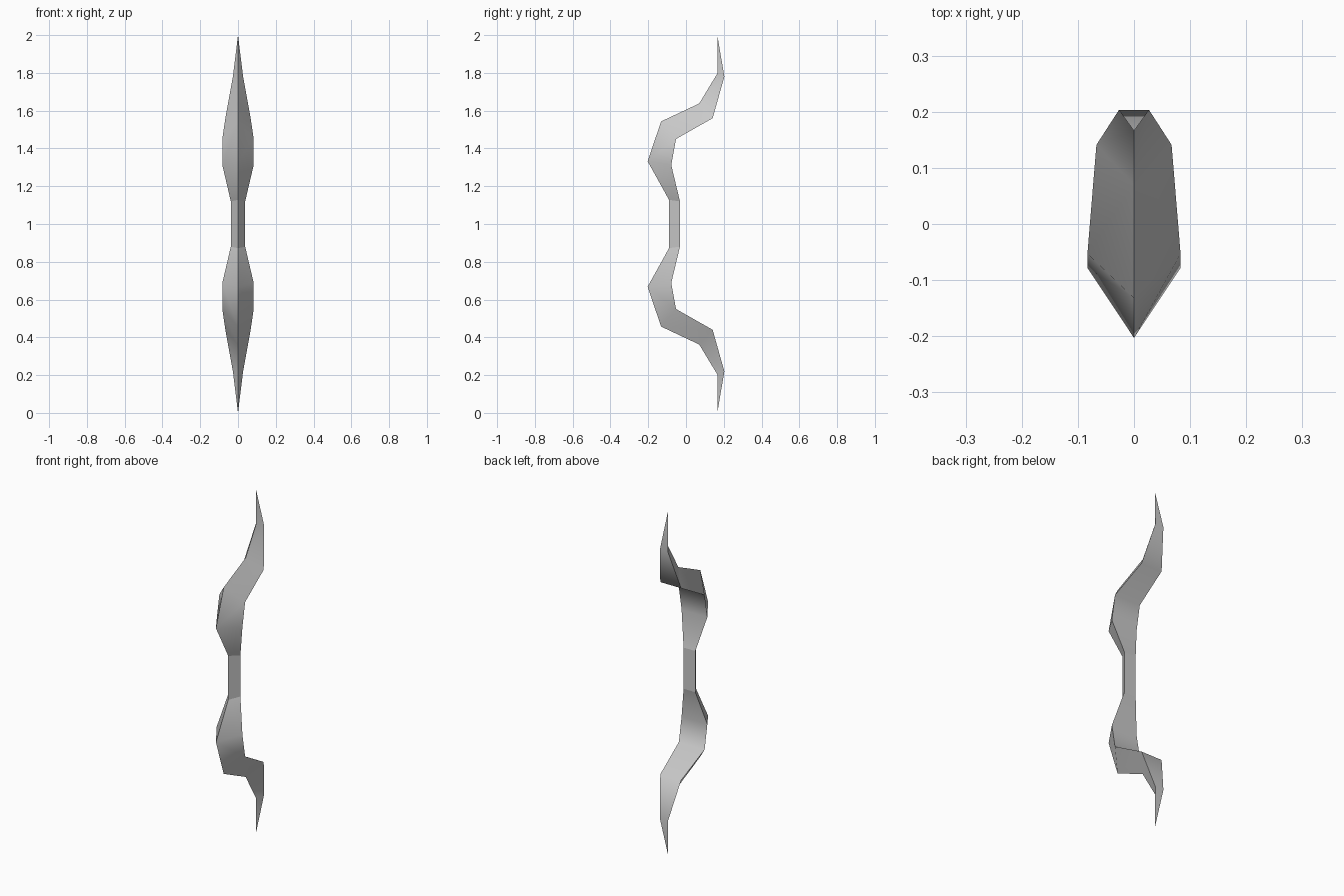
import bpy, bmesh, math

if "Cube" in bpy.data.objects:
    bpy.data.objects.remove(bpy.data.objects["Cube"])

MID = 1.0  # the bow mirrors about this height


def loft(name, stations, tip=None):
    """Skin triangular sections: front ridge (y, z), back pair (half width, y, z)."""
    bm = bmesh.new()
    rings = []
    for ry, rz, w, by, bz in stations:
        rings.append([bm.verts.new(p) for p in ((0, ry, rz), (w, by, bz), (-w, by, bz))])
    for a, b in zip(rings, rings[1:]):
        for i in range(3):
            j = (i + 1) % 3
            bm.faces.new((a[i], a[j], b[j], b[i]))
    bm.faces.new(rings[0][::-1])
    if tip:
        t = bm.verts.new(tip)
        for i in range(3):
            bm.faces.new((rings[-1][i], rings[-1][(i + 1) % 3], t))
    else:
        bm.faces.new(rings[-1])
    bmesh.ops.recalc_face_normals(bm, faces=bm.faces)
    me = bpy.data.meshes.new(name)
    bm.to_mesh(me)
    bm.free()
    ob = bpy.data.objects.new(name, me)
    bpy.context.collection.objects.link(ob)
    bpy.ops.object.select_all(action='DESELECT')
    ob.select_set(True)
    bpy.context.view_layer.objects.active = ob
    bpy.ops.object.shade_smooth_by_angle(angle=math.radians(62))
    return ob


# Limb stations for the upper half, grip end to tip
limb = [
    (-0.09, 1.128, 0.038, -0.032, 1.12),
    (-0.203, 1.332, 0.083, -0.078, 1.312),
    (-0.132, 1.543, 0.083, -0.053, 1.45),
    (0.07, 1.638, 0.067, 0.141, 1.56),
    (0.166, 1.797, 0.027, 0.203, 1.78),
]


def flip(s):
    ry, rz, w, by, bz = s
    return ry, 2 * MID - rz, w, by, 2 * MID - bz


# Upper and lower recurved limbs
loft("upper_limb", limb, (0, 0.166, 2.0))
loft("lower_limb", [flip(s) for s in limb], (0, 0.166, 0.0))

# Grip joining the two limbs
loft("grip", [flip(limb[0]), limb[0]])
